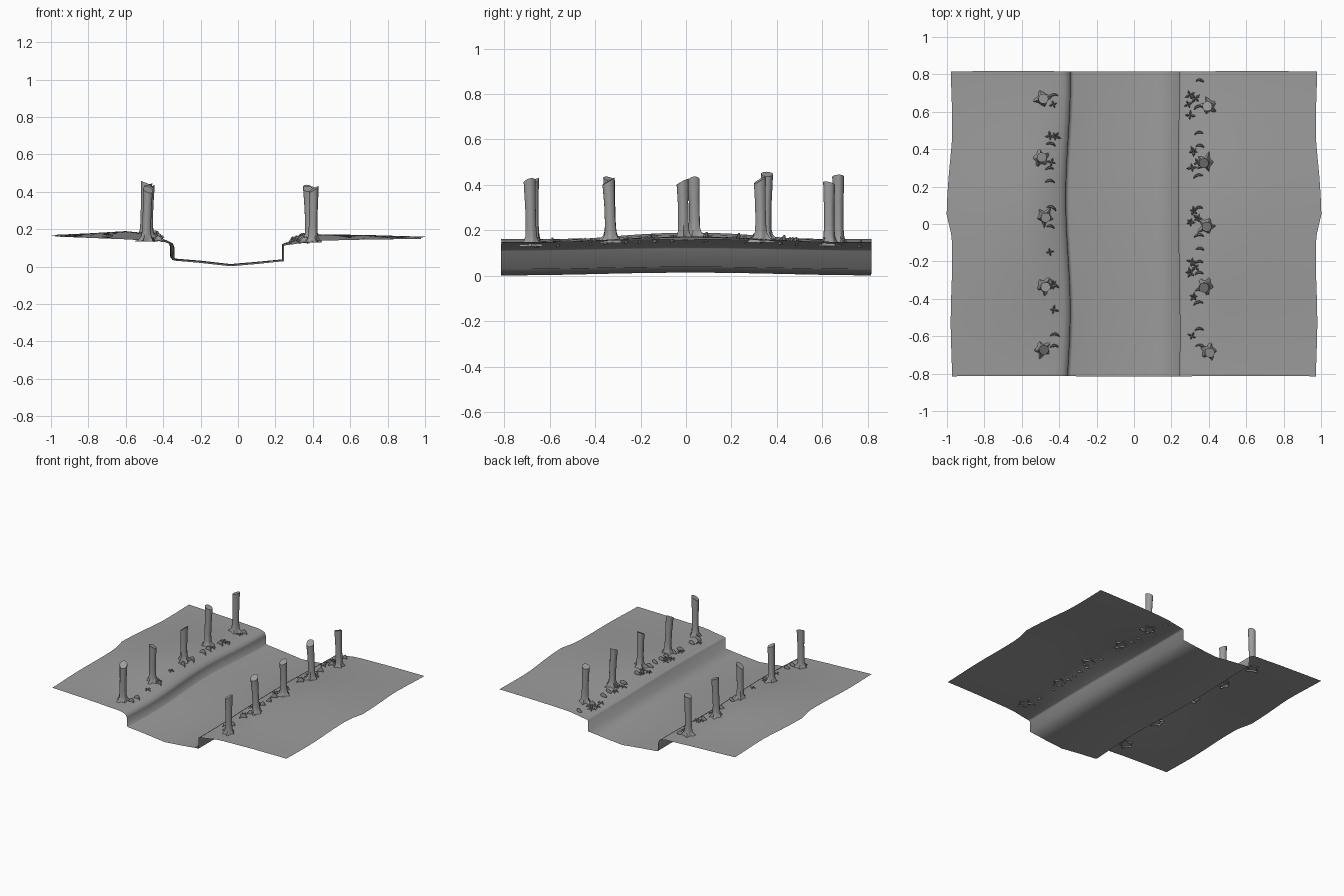
import bpy, bmesh, random
from math import sin, cos, pi, radians

if "Cube" in bpy.data.objects:
    bpy.data.objects.remove(bpy.data.objects["Cube"])

random.seed(4)

# dark grey for every part
GREY = bpy.data.materials.new("dark_grey")
GREY.diffuse_color = (.33, .33, .33, 1)
GREY.use_nodes = True
GREY.node_tree.nodes["Principled BSDF"].inputs["Base Color"].default_value = GREY.diffuse_color

# cross-section of the land: x, z, how much the height swells along y
PROFILE = [(-0.98, .165, .004), (-0.80, .166, .012), (-0.60, .168, .022), (-0.50, .160, .020),
           (-0.42, .147, .010), (-0.385, .137, .006), (-0.36, .124, .005), (-0.352, .105, .005),
           (-0.350, .042, .005), (-0.335, .038, .006), (-0.20, .026, .006), (-0.04, .008, .006),
           (0.10, .020, .006), (0.24, .034, .005), (0.240, .115, .005), (0.255, .121, .006),
           (0.30, .130, .010), (0.38, .148, .014), (0.45, .156, .017), (0.70, .157, .012),
           (0.98, .154, .006)]


def swell(y):
    return cos(pi * (y - .02) / .82)


def ground(x, y):
    for (x0, z0, a0), (x1, z1, a1) in zip(PROFILE, PROFILE[1:]):
        if x0 <= x <= x1 and x1 > x0:
            t = (x - x0) / (x1 - x0)
            return z0 + (z1 - z0) * t + (a0 + (a1 - a0) * t) * swell(y)
    return .15


def finish(bm, name, angle=50):
    bmesh.ops.recalc_face_normals(bm, faces=bm.faces)
    mesh = bpy.data.meshes.new(name)
    bm.to_mesh(mesh)
    bm.free()
    mesh.materials.append(GREY)
    ob = bpy.data.objects.new(name, mesh)
    bpy.context.collection.objects.link(ob)
    bpy.ops.object.select_all(action='DESELECT')
    ob.select_set(True)
    bpy.context.view_layer.objects.active = ob
    bpy.ops.object.shade_smooth_by_angle(angle=radians(angle))
    return ob


def skin(bm, rings, closed=True):
    """Bridge successive rows of vertices with quads."""
    n = len(rings[0])
    for a, b in zip(rings, rings[1:]):
        for i in range(n if closed else n - 1):
            j = (i + 1) % n
            bm.faces.new((a[i], a[j], b[j], b[i]))


# banks and channel: one open sheet with wavy sides
def make_land():
    bm = bmesh.new()
    rows = []
    for k in range(33):
        y = -.815 + 1.63 * k / 32
        row = []
        for i, (x, z, a) in enumerate(PROFILE):
            px = x
            if i in (0, len(PROFILE) - 1):
                push = .024 * max(0, 1 - abs(y - .05) / (.4 if y > .05 else .12))
                px += (push - .004 + .004 * sin(9 * y)) * (1 if x > 0 else -1)
            elif -.43 < x < -.33:
                px += -.012 * sin(5.2 * y + .85)
            elif .23 < x < .26:
                px += -.005 * cos(4 * y - .8)
            row.append(bm.verts.new((px, y + .004 * x * sin(3 * x), z + a * swell(y))))
        rows.append(row)
    skin(bm, rows, closed=False)
    finish(bm, "land_with_channel", 180)


# cut tree trunk with root flare and slanted top
def make_trunk(x, y, top, idx):
    bm = bmesh.new()
    g, n = ground(x, y), 20
    lobes, phase = random.choice((4, 5, 5)), random.uniform(0, 6)
    lx, ly = random.uniform(-.012, .012), random.uniform(-.012, .012)
    slant, turn = random.uniform(.008, .02), random.uniform(0, 6)
    rings = []
    for h, r, star in [(-.008, .038, .022), (.004, .034, .015), (.016, .028, .007), (.035, .0245, .003),
                       (.08, .023, .001), (.16, .023, .001), (1, .026, .001)]:
        z = top if h == 1 else g + h
        t = (z - g) / (top - g)
        ring = []
        for i in range(n):
            a = 2 * pi * i / n
            w = cos(lobes * (a - phase))
            rr = r + star * (w * abs(w) if w > 0 else .4 * w) * (1 + .5 * sin(2 * a + phase))
            dz = slant * (cos(a - turn) - 1) if h == 1 else 0
            ring.append(bm.verts.new((x + lx * t + rr * cos(a), y + ly * t + rr * sin(a), z + dz)))
        rings.append(ring)
    skin(bm, rings)
    bm.faces.new(rings[-1])
    finish(bm, f"trunk_{idx}")


# small arched root: tapered upright strip bent into a crescent
def add_arch(bm, x, y):
    turn = random.uniform(.2, 1.0)
    size = random.uniform(.026, .034)
    g, rings = ground(x, y), []
    for k in range(7):
        t = k / 6
        a = turn + pi * .6 * t
        r = .002 + .005 * sin(pi * t)
        cx, cy, cz = x + size * cos(a), y - size * .6 + size * sin(a), g - .003 + .016 * sin(pi * t)
        rings.append([bm.verts.new((cx + r * cos(a) * cos(q), cy + r * sin(a) * cos(q), cz + 2.4 * r * sin(q)))
                      for q in (0, pi / 3, 2 * pi / 3, pi, 4 * pi / 3, 5 * pi / 3)])
    skin(bm, rings)
    bm.faces.new(rings[0])
    bm.faces.new(rings[-1])


# small plant: low star of pointed leaves
def add_plant(bm, x, y):
    g, n = ground(x, y), random.choice((4, 5))
    off = random.uniform(0, 6)
    mid = bm.verts.new((x, y, g + .014))
    for k in range(n):
        a = off + 2 * pi * k / n
        R = random.uniform(.02, .032)
        p = lambda r, b, z: bm.verts.new((x + r * cos(a + b), y + r * sin(a + b), g + z))
        l, m, r_, tip = p(R * .55, -.45, .012), p(R * .55, 0, .022), p(R * .55, .45, .012), p(R, 0, .006)
        for f in ((mid, l, m), (mid, m, r_), (l, tip, m), (m, tip, r_)):
            bm.faces.new(f)


def scatter(name, add, spots):
    bm = bmesh.new()
    for x, y in spots:
        add(bm, x, y)
    finish(bm, name, 40)


make_land()

TRUNKS = [(-.49, .67, .445), (-.50, .35, .458), (-.48, .04, .437), (-.48, -.33, .437), (-.49, -.67, .43),
          (.40, .63, .415), (.385, .33, .438), (.39, -.01, .428), (.385, -.33, .432), (.40, -.68, .43)]
for i, (x, y, top) in enumerate(TRUNKS):
    make_trunk(x, y, top, i + 1)

scatter("left_bank_roots", add_arch,
        [(-.425, y) for y in (.68, -.34, -.60, -.66)] + [(-.45, y) for y in (.42, .29, .22, .08, -.02)])
scatter("right_bank_roots", add_arch,
        [(.35, y) for y in (.76, .62, .48, .41, .32, .25, .08, -.07, -.14, -.21, -.27, -.36, -.43, -.57, -.66)])
scatter("left_bank_plants", add_plant,
        [(-.43, .64), (-.45, .47), (-.42, .47), (-.44, .33), (-.45, -.15), (-.43, -.32), (-.43, -.46)])
scatter("right_bank_plants", add_plant,
        [(.30, .69), (.33, .67), (.29, .64), (.30, .58), (.32, .39), (.34, .33), (.31, .30), (.32, .07),
         (.30, .01), (.34, .03), (.31, -.20), (.30, -.26), (.33, -.23), (.32, -.39), (.31, -.60)])
